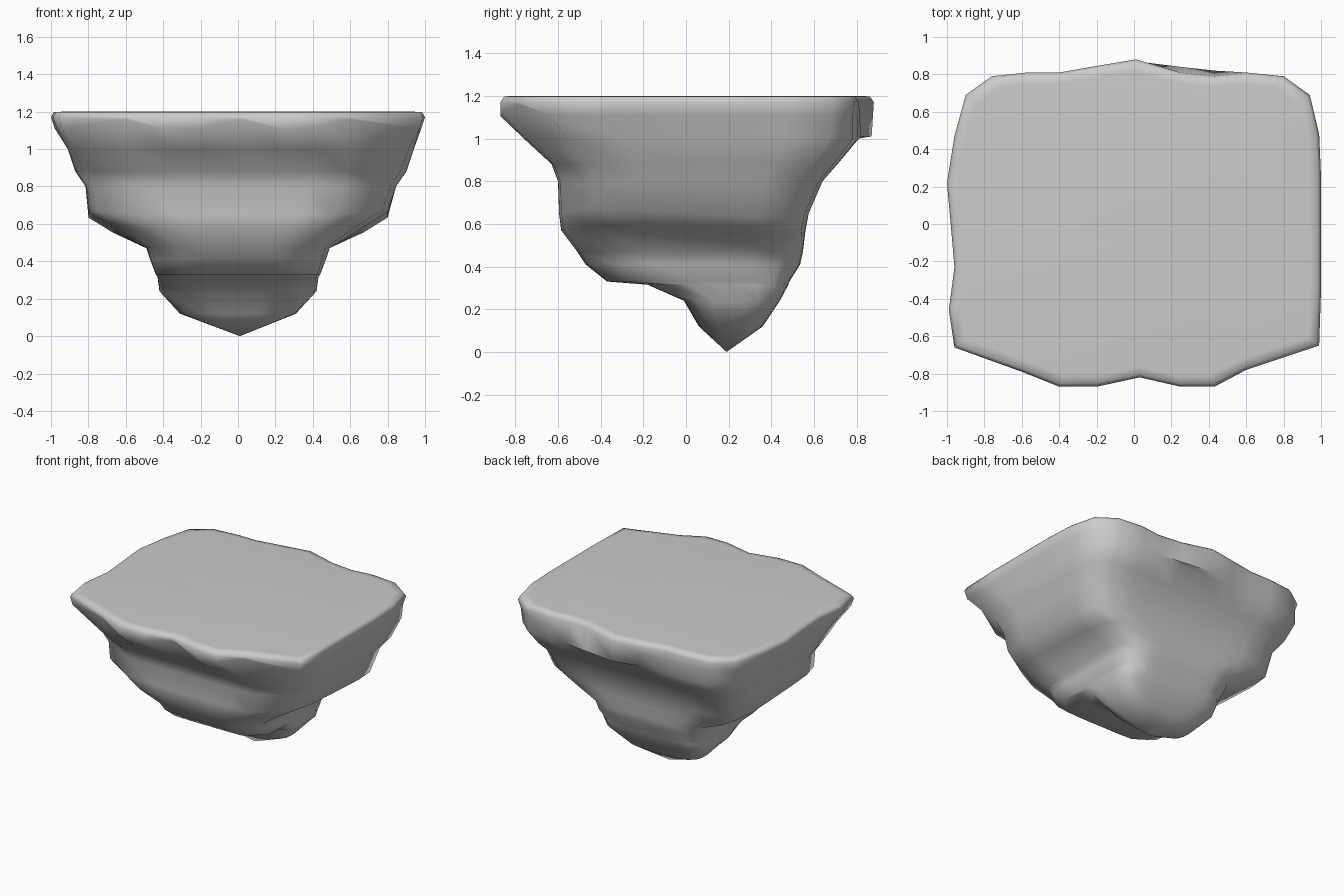
import bpy, bmesh, math

if "Cube" in bpy.data.objects:
    bpy.data.objects.remove(bpy.data.objects["Cube"])

# Plan outline of the flat top, counter-clockwise from the right side
OUTLINE = [(1, 0), (1, .25), (.99, .48), (.94, .69), (.80, .79), (.60, .81), (.43, .79),
           (.25, .81), (.01, .88), (-.20, .845), (-.40, .81), (-.57, .81), (-.76, .79),
           (-.90, .69), (-.96, .47), (-1, .22), (-.98, 0), (-.96, -.23), (-.99, -.46),
           (-.96, -.66), (-.60, -.79), (-.40, -.87), (-.20, -.87), (.03, -.82),
           (.25, -.87), (.43, -.87), (.60, -.78), (.99, -.65), (1, -.35)]

# Rock body levels: z, half width, front y, back y, squareness at front, at back
LEVELS = [(1.00, .925, -.76, .81, 6, 8), (.88, .885, -.63, .71, 5.5, 9),
          (.80, .83, -.60, .64, 5.5, 9), (.65, .80, -.595, .575, 5.5, 9),
          (.57, .67, -.585, .56, 5, 8), (.47, .49, -.51, .548, 5, 6),
          (.41, .47, -.47, .535, 5, 6), (.33, .44, -.37, .485, 6, 6),
          (.315, .43, -.18, .48, 6, 6), (.24, .42, -.01, .44, 6, 5),
          (.12, .31, .06, .36, 3, 3)]


def section(z, a, y0, y1, n_front, n_back):
    """Rounded-rectangle ring whose points line up with the top outline."""
    cy, b, ring = (y0 + y1) / 2, (y1 - y0) / 2, []
    for x, y in OUTLINE:
        v = y / .86
        n = n_back if y > 0 else n_front
        r = (abs(x) ** n + abs(v) ** n) ** (-1 / n)
        tilt = .03 * v if .5 < z < .7 and abs(x) > .8 else 0   # side ledge slopes back
        shift = .015 if .7 < z < 1.1 else 0
        ring.append((x * r * a + shift, cy + v * r * b, z - tilt))
    return ring


def lip_point(x, y):
    """Underside of the overhanging lip: scalloped in front, drooping at the back."""
    if y < -.7:
        drop = .5 - .5 * math.cos(2 * math.pi * x / .62)
        return (x, y, 1.16 - .06 * drop)
    if y > .75 and -.1 < x < .5:
        return (x, y + (.03 if x > .1 else -.01), 1.01)
    return (x * .98, y * .99, 1.11)


# Stack the rings from the top surface down
rings = [[(x * .94, y * .93, 1.2) for x, y in OUTLINE],
         [(x * .985, y * .98, 1.197) for x, y in OUTLINE],
         [(x, y, 1.17) for x, y in OUTLINE],
         [lip_point(x, y) for x, y in OUTLINE]]
rings += [section(*lv) for lv in LEVELS]

bm = bmesh.new()
loops = [[bm.verts.new(p) for p in ring] for ring in rings]
count = len(OUTLINE)
bm.faces.new(loops[0])
for upper, lower in zip(loops, loops[1:]):
    for i in range(count):
        j = (i + 1) % count
        bm.faces.new((upper[i], lower[i], lower[j], upper[j]))

# Pointed foot
tip = bm.verts.new((.01, .19, 0))
for i in range(count):
    bm.faces.new((loops[-1][i], tip, loops[-1][(i + 1) % count]))
bmesh.ops.recalc_face_normals(bm, faces=bm.faces)

mesh = bpy.data.meshes.new("floating_rock")
bm.to_mesh(mesh)
bm.free()
rock = bpy.data.objects.new("floating_rock", mesh)
bpy.context.collection.objects.link(rock)
bpy.context.view_layer.objects.active = rock
rock.select_set(True)
bpy.ops.object.shade_smooth_by_angle(angle=math.radians(70))
